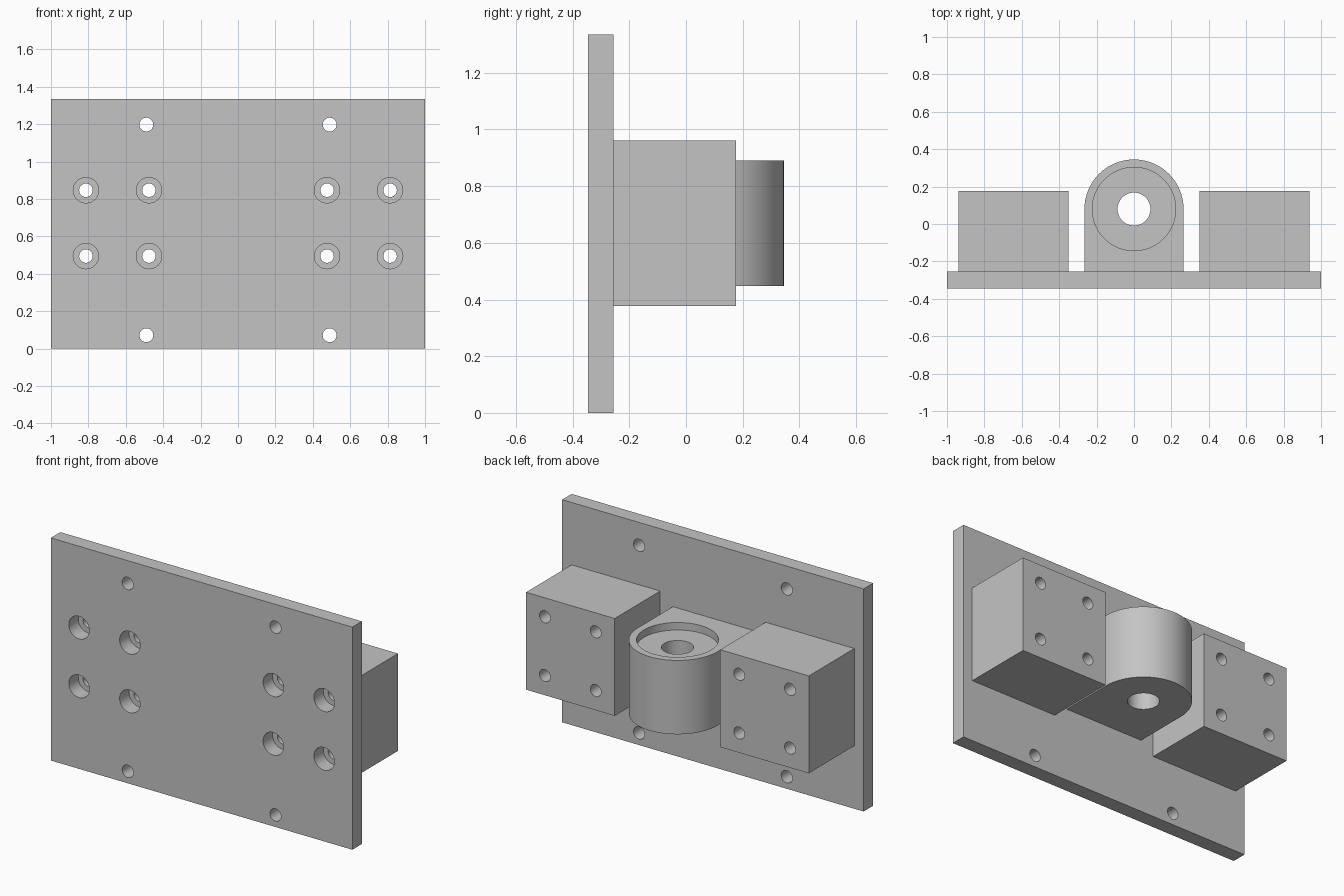
import bpy
import bmesh
from math import cos, sin, pi, radians
from mathutils import Matrix, Vector

if "Cube" in bpy.data.objects:
    bpy.data.objects.remove(bpy.data.objects["Cube"], do_unlink=True)

grey = bpy.data.materials.new("plain_grey")
grey.use_nodes = True
colour = (0.55, 0.55, 0.55, 1)
grey.diffuse_color = colour
grey.node_tree.nodes["Principled BSDF"].inputs["Base Color"].default_value = colour

# Shared dimensions
PLATE_FRONT, PLATE_BACK, BLOCK_BACK = -0.345, -0.255, 0.176
PLATE_HEIGHT = 1.335
BOSS_Y, BOSS_R, BOSS_BOTTOM, BOSS_TOP = 0.08, 0.265, 0.447, 0.89
BOLT_X, BOLT_Z = (0.476, 0.813), (0.495, 0.847)


def finish(name, bm):
    bmesh.ops.recalc_face_normals(bm, faces=bm.faces)
    mesh = bpy.data.meshes.new(name)
    bm.to_mesh(mesh)
    bm.free()
    mesh.materials.append(grey)
    obj = bpy.data.objects.new(name, mesh)
    bpy.context.collection.objects.link(obj)
    return obj


def box(name, low, high):
    low, high = Vector(low), Vector(high)
    bm = bmesh.new()
    place = Matrix.Translation((low + high) / 2) @ Matrix.Diagonal((*(high - low), 1))
    bmesh.ops.create_cube(bm, size=1, matrix=place)
    return finish(name, bm)


def cut_holes(obj, centres, radius, depth, axis):
    """Subtract round holes, all of one size and direction."""
    bm = bmesh.new()
    turn = Matrix.Rotation(pi / 2, 4, "X") if axis == "Y" else Matrix()
    for centre in centres:
        bmesh.ops.create_cone(bm, cap_ends=True, segments=48, radius1=radius,
                              radius2=radius, depth=depth,
                              matrix=Matrix.Translation(centre) @ turn)
    cutter = finish("hole_cutter", bm)
    cutter.hide_render = True
    mod = obj.modifiers.new("holes", "BOOLEAN")
    mod.operation = "DIFFERENCE"
    mod.solver = "EXACT"
    mod.object = cutter
    bpy.context.view_layer.objects.active = obj
    bpy.ops.object.modifier_apply(modifier=mod.name)
    bpy.data.objects.remove(cutter, do_unlink=True)


# Mounting plate: four corner holes and eight wide bolt head recesses
plate = box("mounting_plate", (-1, PLATE_FRONT, 0), (1, PLATE_BACK, PLATE_HEIGHT))
plate_mid = (PLATE_FRONT + PLATE_BACK) / 2
cut_holes(plate, [(x, plate_mid, z) for x in (-0.49, 0.49) for z in (0.072, 1.198)],
          0.037, 0.3, "Y")
cut_holes(plate, [(s * x, plate_mid, z) for s in (-1, 1) for x in BOLT_X for z in BOLT_Z],
          0.068, 0.3, "Y")
parts = [plate]

# Side blocks with four through holes each
for side, s in (("left", 1), ("right", -1)):
    x_low, x_high = sorted((s * 0.35, s * 0.938))
    block = box(side + "_block", (x_low, PLATE_BACK, 0.377), (x_high, BLOCK_BACK, 0.961))
    cut_holes(block, [(s * x, 0, z) for x in BOLT_X for z in BOLT_Z], 0.036, 1, "Y")
    parts.append(block)

# Round-backed bearing boss, extruded upward from its outline
bm = bmesh.new()
steps = 48
outline = [(-BOSS_R, PLATE_BACK), (BOSS_R, PLATE_BACK)]
outline += [(BOSS_R * cos(pi * i / steps), BOSS_Y + BOSS_R * sin(pi * i / steps))
            for i in range(steps + 1)]
face = bm.faces.new([bm.verts.new((x, y, BOSS_BOTTOM)) for x, y in outline])
extruded = bmesh.ops.extrude_face_region(bm, geom=[face])
top = [v for v in extruded["geom"] if isinstance(v, bmesh.types.BMVert)]
bmesh.ops.translate(bm, verts=top, vec=(0, 0, BOSS_TOP - BOSS_BOTTOM))
boss = finish("bearing_boss", bm)

# Shallow bearing seat in the top, then the shaft bore
cut_holes(boss, [(0, BOSS_Y, BOSS_TOP)], 0.223, 0.09, "Z")
cut_holes(boss, [(0, BOSS_Y, BOSS_TOP)], 0.088, 2, "Z")
parts.append(boss)

# Smooth the round walls, keep the machined edges sharp
bpy.ops.object.select_all(action="DESELECT")
for part in parts:
    part.select_set(True)
bpy.context.view_layer.objects.active = plate
bpy.ops.object.shade_smooth_by_angle(angle=radians(30))
